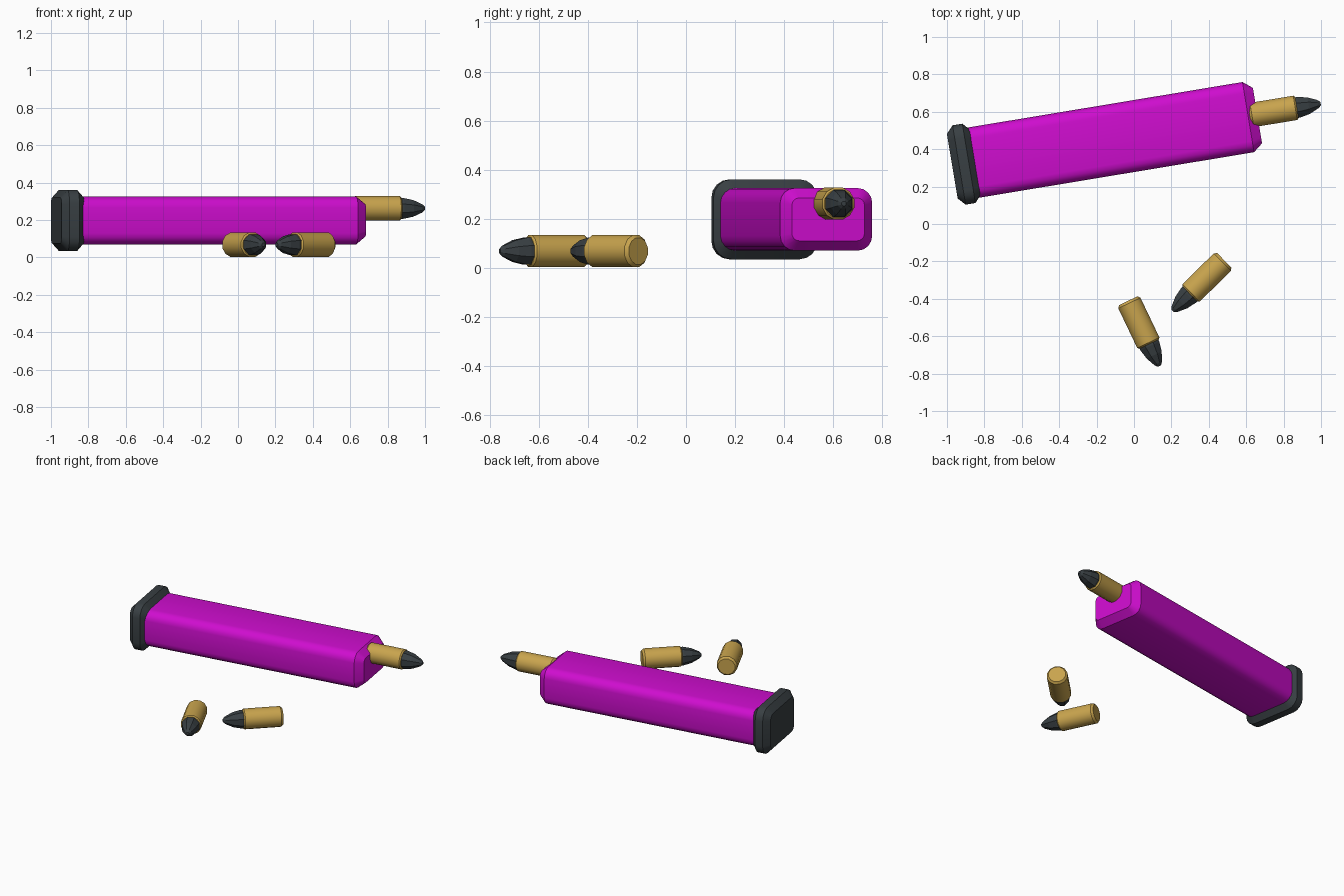
import bpy, bmesh, math
from mathutils import Matrix, Vector

if "Cube" in bpy.data.objects:
    bpy.data.objects.remove(bpy.data.objects["Cube"], do_unlink=True)


def material(name, rgb):
    m = bpy.data.materials.new(name)
    m.use_nodes = True
    m.diffuse_color = (*rgb, 1)
    m.node_tree.nodes["Principled BSDF"].inputs["Base Color"].default_value = (*rgb, 1)
    return m


MAGENTA = material("magenta", (0.62, 0.004, 0.62))
DARK = material("dark grey", (0.04, 0.05, 0.056))
BRASS = material("brass", (0.58, 0.37, 0.075))


def rounded_ring(x, half_w, half_h, radius, steps=4):
    """Rounded rectangle across the x axis."""
    ring = []
    for quarter, (sy, sz) in enumerate([(1, 1), (-1, 1), (-1, -1), (1, -1)]):
        for i in range(steps + 1):
            a = math.pi / 2 * (quarter + i / steps)
            ring.append(Vector((x, sy * (half_w - radius) + radius * math.cos(a),
                                sz * (half_h - radius) + radius * math.sin(a))))
    return ring


def round_ring(x, radius, sides):
    angles = [math.tau * (i + 0.5) / sides for i in range(sides)]
    return [Vector((x, radius * math.cos(a), radius * math.sin(a))) for a in angles]


def loft(name, rings, mat, location, heading, smooth=True):
    """Skin matching rings along x, cap both ends and place the part."""
    bm = bmesh.new()
    loops = [[bm.verts.new(p) for p in ring] for ring in rings]
    n = len(loops[0])
    for a, b in zip(loops, loops[1:]):
        for i in range(n):
            j = (i + 1) % n
            bm.faces.new((a[i], a[j], b[j], b[i]))
    bm.faces.new(loops[0])
    bm.faces.new(loops[-1])
    bmesh.ops.recalc_face_normals(bm, faces=bm.faces)
    mesh = bpy.data.meshes.new(name)
    bm.to_mesh(mesh)
    bm.free()
    mesh.materials.append(mat)
    obj = bpy.data.objects.new(name, mesh)
    bpy.context.collection.objects.link(obj)
    obj.matrix_world = Matrix.Translation(location) @ Matrix.Rotation(math.radians(heading), 4, "Z")
    if smooth:
        bpy.ops.object.select_all(action="DESELECT")
        obj.select_set(True)
        bpy.context.view_layer.objects.active = obj
        bpy.ops.object.shade_smooth_by_angle(angle=math.radians(32))
    return obj


# Long case and its base plate share one tilted axis
TILT = 9.4
turn = Matrix.Rotation(math.radians(TILT), 4, "Z")
axis = turn @ Vector((0, 0.464, 0.1975))

loft("magazine_body", [rounded_ring(-0.83, 0.19, 0.1275, 0.06),
                       rounded_ring(0.696, 0.19, 0.1275, 0.06),
                       rounded_ring(0.746, 0.15, 0.0875, 0.03)], MAGENTA, axis, TILT)

loft("base_plate", [rounded_ring(-0.908, 0.175, 0.123, 0.04),
                    rounded_ring(-0.871, 0.215, 0.163, 0.075),
                    rounded_ring(-0.818, 0.215, 0.163, 0.075),
                    rounded_ring(-0.782, 0.175, 0.123, 0.04)], DARK, axis, TILT)


# Cartridges: brass casing with a faceted tip, origin at the casing mouth
def cartridge(prefix, mouth, heading):
    casing = [(-0.257, 0.056), (-0.243, 0.068), (-0.008, 0.068), (0, 0.06)]
    tip = [(-0.01, 0.06), (0.012, 0.06), (0.065, 0.048), (0.115, 0.024), (0.13, 0.01)]
    loft(prefix + "_casing", [round_ring(x, r, 12) for x, r in casing], BRASS, mouth, heading)
    loft(prefix + "_tip", [round_ring(x, r, 8) for x, r in tip], DARK, mouth, heading, False)


cartridge("loaded_cartridge", turn @ Vector((0.96, 0.472, 0.262)), TILT)
cartridge("loose_cartridge_front", Vector((0.08, -0.642, 0.068)), -64.5)
cartridge("loose_cartridge_back", Vector((0.299, -0.374, 0.068)), 224.4)
